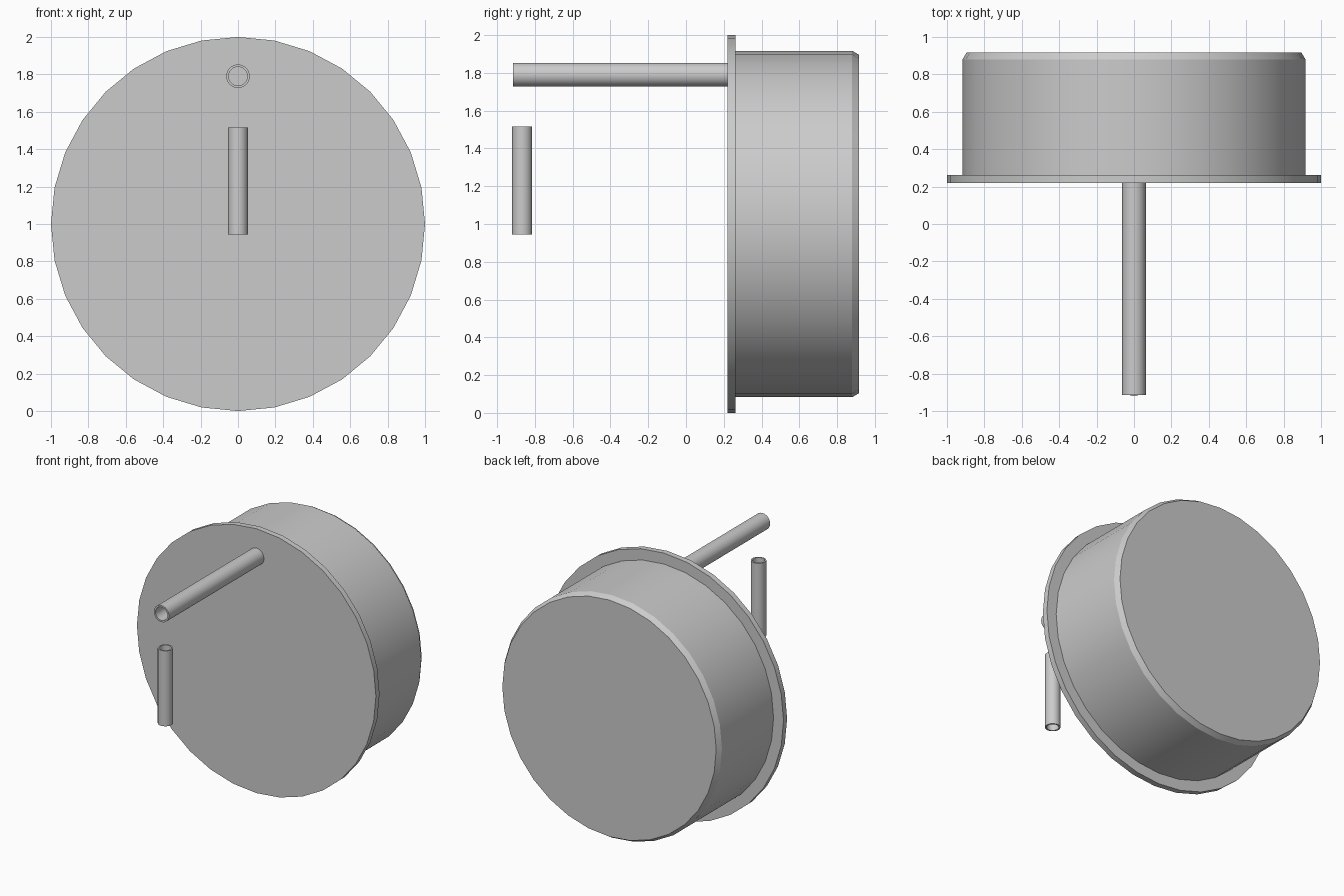
import bpy, bmesh, math
from mathutils import Matrix

if "Cube" in bpy.data.objects:
    bpy.data.objects.remove(bpy.data.objects["Cube"])


def lathe(name, profile, sides, matrix, closed=False):
    """Revolve (radius, height) points around local z; radius 0 makes a pole."""
    bm = bmesh.new()
    rings = []
    for r, h in profile:
        if r == 0:
            rings.append([bm.verts.new((0, 0, h))] * sides)
        else:
            rings.append([bm.verts.new((r * math.cos(2 * math.pi * i / sides),
                                        r * math.sin(2 * math.pi * i / sides), h))
                          for i in range(sides)])
    pairs = list(zip(rings, rings[1:]))
    if closed:
        pairs.append((rings[-1], rings[0]))
    for a, b in pairs:
        for i in range(sides):
            j = (i + 1) % sides
            bm.faces.new(list(dict.fromkeys((a[i], a[j], b[j], b[i]))))
    bmesh.ops.recalc_face_normals(bm, faces=bm.faces)
    bm.transform(matrix)
    mesh = bpy.data.meshes.new(name)
    bm.to_mesh(mesh)
    bm.free()
    obj = bpy.data.objects.new(name, mesh)
    bpy.context.collection.objects.link(obj)
    bpy.ops.object.select_all(action='DESELECT')
    obj.select_set(True)
    bpy.context.view_layer.objects.active = obj
    bpy.ops.object.shade_smooth_by_angle(angle=math.radians(30))
    return obj


def along_y(z):
    # local z becomes world +y, axis at height z
    return Matrix.Translation((0, 0, z)) @ Matrix.Rotation(-math.pi / 2, 4, 'X')


def tube(name, outer, inner, start, end, matrix):
    lathe(name, [(outer, start), (outer, end), (inner, end), (inner, start)],
          32, matrix, closed=True)


# Round housing: front plate with thin rim, drum behind it with a chamfered back
lathe("drum_housing",
      [(0, 0.22), (1.0, 0.22), (1.0, 0.263), (0.917, 0.263),
       (0.917, 0.88), (0.895, 0.917), (0, 0.917)],
      32, along_y(1.0))

# Hollow arm reaching forward from the plate
tube("front_arm", 0.063, 0.05, -0.915, 0.22, along_y(1.79))

# Upright hollow handle in front of the plate
tube("upright_handle", 0.053, 0.042, 0.945, 1.515, Matrix.Translation((0, -0.867, 0)))
